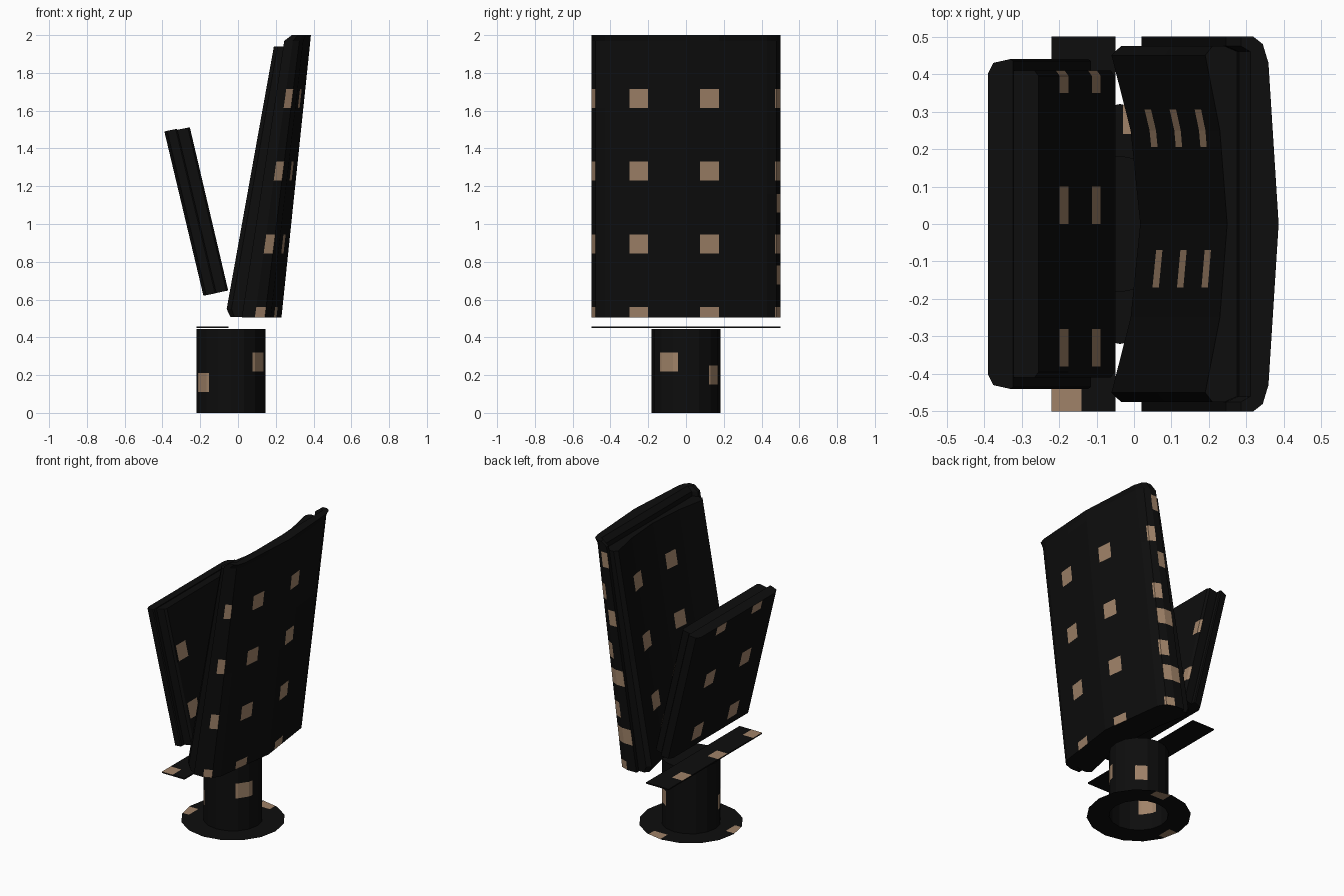
import bpy, bmesh, math
from mathutils import Vector

if "Cube" in bpy.data.objects:
    bpy.data.objects.remove(bpy.data.objects["Cube"])

INF = 9.0


def material(name, rgb):
    m = bpy.data.materials.new(name)
    m.diffuse_color = (*rgb, 1)
    m.use_nodes = True
    m.node_tree.nodes["Principled BSDF"].inputs["Base Color"].default_value = m.diffuse_color
    return m


BLACK = material("black", (0.004, 0.004, 0.004))
TAN = material("tan", (0.35, 0.225, 0.14))


def box(y, z, n, x=(-INF, INF), hy=0.05, hz=0.05, dot=0.3):
    """Patch volume plus the direction its faces must look in."""
    return ((x[0], y - hy, z - hz), (x[1], y + hy, z + hz), Vector(n), dot)


def finish(name, bm, patches=()):
    """Cut the patch outlines into the mesh and colour the cells inside."""
    for lo, hi, n, dot in patches:
        for axis in range(3):
            for c in (lo[axis], hi[axis]):
                if abs(c) < INF:
                    co, no = Vector((0, 0, 0)), Vector((0, 0, 0))
                    co[axis], no[axis] = c, 1
                    bmesh.ops.bisect_plane(
                        bm, geom=bm.verts[:] + bm.edges[:] + bm.faces[:],
                        dist=1e-5, plane_co=co, plane_no=no)
    bm.normal_update()
    for f in bm.faces:
        c = f.calc_center_median()
        for lo, hi, n, dot in patches:
            if f.normal.dot(n) > dot and all(lo[i] < c[i] < hi[i] for i in range(3)):
                f.material_index = 1
    me = bpy.data.meshes.new(name)
    bm.to_mesh(me)
    bm.free()
    me.materials.append(BLACK)
    me.materials.append(TAN)
    ob = bpy.data.objects.new(name, me)
    bpy.context.collection.objects.link(ob)
    return ob


def loft(name, half, levels, tilt=0.0, patches=()):
    """Mirrored plan outline (depth 0..1, y) stacked at levels (z, x front, x back)."""
    plan = half + [(t, -y) for t, y in reversed(half) if y > 0]
    bm = bmesh.new()
    rings = [[bm.verts.new((a + t * (b - a), y, z + t * tilt)) for t, y in plan]
             for z, a, b in levels]
    n = len(plan)
    for r, s in zip(rings, rings[1:]):
        for i in range(n):
            j = (i + 1) % n
            bm.faces.new((r[i], r[j], s[j], s[i]))
    caps = [bm.faces.new(rings[0]), bm.faces.new(rings[-1])]
    bmesh.ops.triangulate(bm, faces=caps)
    bmesh.ops.recalc_face_normals(bm, faces=bm.faces[:])
    return finish(name, bm, patches)


ROWS = (1.665, 1.28, 0.895)
BACK, FRONT = (1, 0, 0), (-1, 0, 0)

# backrest shell with side wings and a shallow pointed rear
shell_patches = [box(y, z, BACK, hy=h) for z in ROWS + (0.51,)
                 for y, h in ((-0.25, 0.05), (0.125, 0.05), (0.5, 0.03), (-0.5, 0.02))]
shell_patches += [box(0.5, z, (0, 1, 0), dot=0.9) for z in (1.88, 1.5, 1.11, 0.73)]
loft("backrest_shell",
     [(0.25, 0), (0.25, 0.46), (0, 0.475), (0, 0.5), (0.33, 0.5),
      (0.58, 0.48), (0.73, 0.43), (1, 0)],
     [(0.505, 0.02, 0.23), (1.97, 0.245, 0.383), (2.0, 0.285, 0.386)],
     patches=shell_patches)

# concave backrest cushion
loft("backrest_cushion",
     [(0.45, 0), (0.3, 0.25), (0, 0.45), (0.15, 0.475), (1, 0.475)],
     [(0.508, -0.04, 0.10), (0.55, -0.06, 0.11), (1.94, 0.19, 0.32)],
     patches=[box(y, z, FRONT) for z in ROWS for y in (0.255, -0.12)])

# folded-up seat: outer shell and narrower cushion
loft("seat_shell",
     [(0, 0), (0, 0.4), (0.22, 0.43), (0.9, 0.44), (1, 0.435)],
     [(0.62, -0.183, -0.115), (1.49, -0.39, -0.323)], tilt=0.014,
     patches=[box(y, z, FRONT) for z in (0.72, 1.1, 1.48) for y in (0.17, -0.21)])
loft("seat_cushion",
     [(0, 0), (0, 0.41), (0.85, 0.41), (1, 0.395)],
     [(0.634, -0.118, -0.052), (1.498, -0.326, -0.255)], tilt=0.014,
     patches=[box(y, z, BACK) for z in (0.855, 1.22) for y in (0.4, 0.05, -0.33)])

# thin support plate on top of the pedestal
loft("support_plate", [(0, 0), (0, 0.5), (1, 0.5)],
     [(0.45, -0.22, -0.05), (0.458, -0.22, -0.05)],
     patches=[box(y, 0.455, (0, 0, 1), x=(-0.25, -0.14)) for y in (-0.455, -0.08, 0.3)])


def ring(bm, radius, z, sides=16):
    return [bm.verts.new((-0.0375 + radius * math.cos(2 * math.pi * i / sides),
                          radius * math.sin(2 * math.pi * i / sides), z))
            for i in range(sides)]


def bridge(bm, r, s):
    for i in range(len(r)):
        j = (i + 1) % len(r)
        bm.faces.new((r[i], r[j], s[j], s[i]))


# pedestal tube, open at the bottom
bm = bmesh.new()
low, high = ring(bm, 0.182, 0), ring(bm, 0.182, 0.445)
bridge(bm, low, high)
bm.faces.new(high)
finish("pedestal", bm, [box(-0.09, 0.27, BACK, hy=0.048),
                        box(0.155, 0.2, BACK, hy=0.032),
                        box(-0.09, 0.16, FRONT, hy=0.048)])

# flat floor flange
bm = bmesh.new()
bridge(bm, ring(bm, 0.32, 0), ring(bm, 0.182, 0))
finish("floor_flange", bm, [box(0.29, 0, (0, 0, 1), x=(-0.03, 0.07)),
                            box(-0.06, 0, (0, 0, 1), x=(-0.38, -0.29))])
